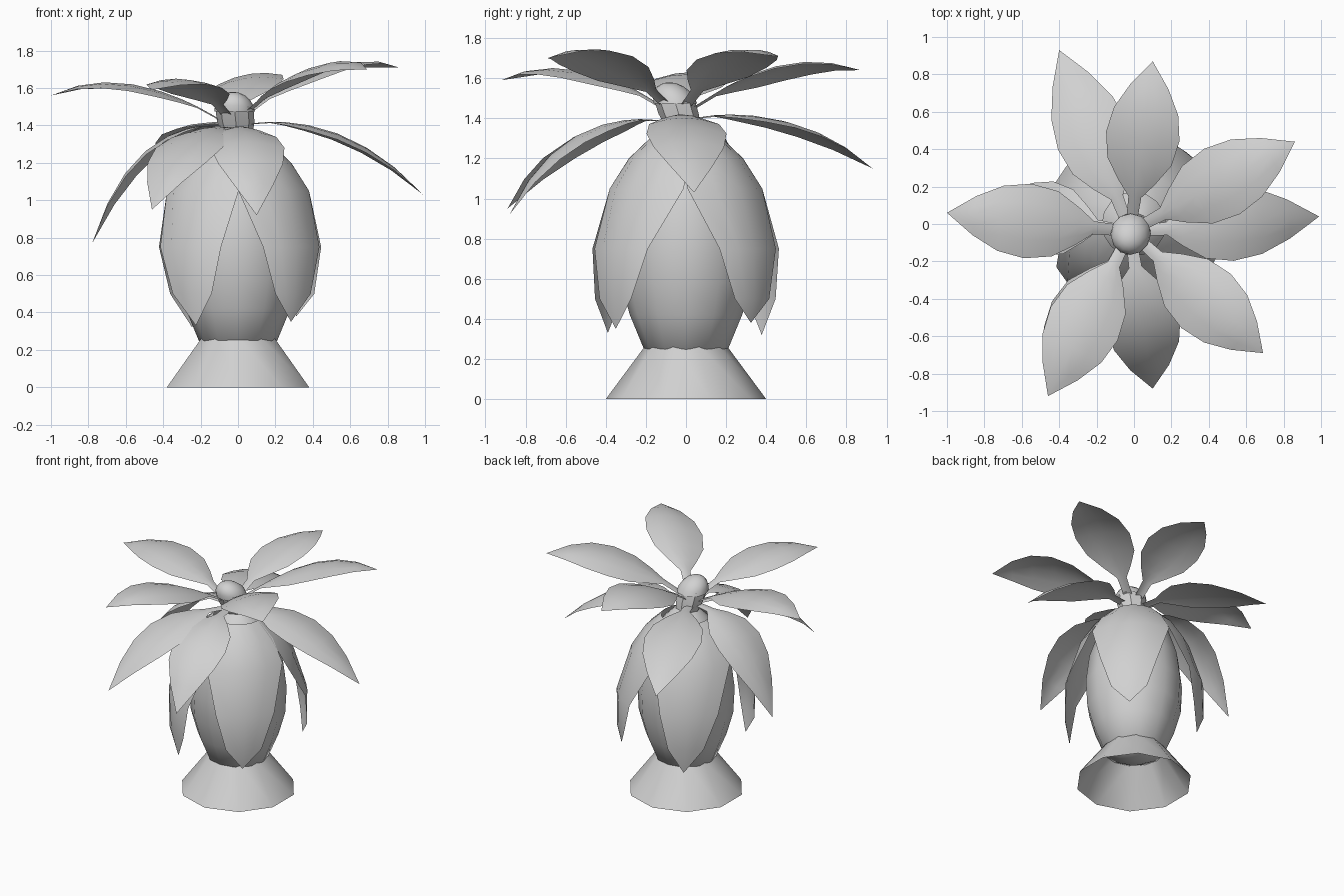
import bpy, bmesh
from math import sin, cos, radians, pi
from mathutils import Vector

cube = bpy.data.objects.get("Cube")
if cube:
    bpy.data.objects.remove(cube)

grey = bpy.data.materials.new("pale_grey")
grey.use_nodes = True
GREY = (0.64, 0.64, 0.64, 1)
grey.diffuse_color = GREY
grey.node_tree.nodes["Principled BSDF"].inputs["Base Color"].default_value = GREY


def sheet(name, rows, cols, point, angle=35):
    """Surface of quads: point(i, j) gives each corner, doubles are merged."""
    bm = bmesh.new()
    grid = [[bm.verts.new(point(i, j)) for j in range(cols + 1)] for i in range(rows)]
    for i in range(rows - 1):
        for j in range(cols):
            bm.faces.new((grid[i][j], grid[i + 1][j], grid[i + 1][j + 1], grid[i][j + 1]))
    bmesh.ops.remove_doubles(bm, verts=bm.verts, dist=0.0005)
    mesh = bpy.data.meshes.new(name)
    bm.to_mesh(mesh)
    bm.free()
    mesh.materials.append(grey)
    obj = bpy.data.objects.new(name, mesh)
    bpy.context.collection.objects.link(obj)
    bpy.ops.object.select_all(action="DESELECT")
    obj.select_set(True)
    bpy.context.view_layer.objects.active = obj
    bpy.ops.object.shade_smooth_by_angle(angle=radians(angle))


def lathe(name, profile, sides=10, lean=lambda z: (0, 0), angle=35):
    """Turned part from (radius, height) pairs listed top down."""
    def point(i, j):
        r, z = profile[i]
        a = pi / 2 + 2 * pi * j / sides
        dx, dy = lean(z)
        return Vector((r * cos(a) + dx, r * sin(a) + dy, z))
    sheet(name, len(profile), sides, point, angle)


# Hollow flared foot
lathe("foot", [(0.2, 0.27), (0.4, 0)])

# Egg-shaped body
lathe("body", [(0, 1.38), (0.09, 1.35), (0.17, 1.27), (0.25, 1.15), (0.31, 0.97),
               (0.335, 0.77), (0.325, 0.58), (0.28, 0.42), (0.21, 0.25), (0.1, 0.19),
               (0, 0.17)], sides=12, angle=40)

# Leaning core with a domed cap
core_lean = lambda z: (-0.1 * (z - 1.3), -0.3 * (z - 1.3))
lathe("core_stem", [(0.102, 1.5), (0.1, 1.42), (0.075, 1.32)], 8, core_lean, 30)
lathe("core_cap", [(0.108 * sin(k * pi / 10), 1.475 + 0.105 * cos(k * pi / 10))
                   for k in range(6)], 12, core_lean, 40)

# Bracts wrapped round the body: height, radius, half angle, share of the twist
BRACT = [(1.31, 0.17, 47, 0), (1.2, 0.285, 47, 0), (1.05, 0.38, 44, 0.1),
         (0.75, 0.475, 25, 0.6), (0.5, 0.475, 15, 0.85), (0.33, 0.45, 0, 1)]


def bract(name, top, twist, drop):
    """Bract starting at azimuth top, turned by twist and lowered by drop at its tip."""
    def point(i, j):
        z, r, half, share = BRACT[i]
        a = radians(top + twist * share + half * (j / 2 - 1))
        return Vector((r * cos(a), r * sin(a), z - drop * (i == len(BRACT) - 1)))
    sheet(name, len(BRACT), 4, point, 40)


bract("bract_back_left", 45, 1, -0.05)
bract("bract_back_right", 135, -12, 0.01)
bract("bract_front_right", 225, 15, 0)
bract("bract_front_left", 315, -6, -0.02)

# Arching leaves: (position along, half width), thin stalk then a pointed blade
BLADE = [(0, 0.03), (0.12, 0.035), (0.2, 0.1), (0.32, 0.175), (0.48, 0.2),
         (0.65, 0.175), (0.82, 0.105), (1, 0)]


def leaf(name, tip, base_z, rise, reach=0.6, roll=0):
    base = Vector((-0.02, -0.04, 0))
    run = Vector((tip[0], tip[1], 0)) - base
    out = run.normalized()
    side = Vector((-out.y, out.x, roll)).normalized()
    r0, r1, r2 = 0.07, reach, run.length

    def point(i, j):
        t, half = BLADE[i]
        u = j / 2 - 1
        s = 1 - t
        r = s * s * r0 + 2 * s * t * r1 + t * t * r2
        z = s * s * base_z + 2 * s * t * rise + t * t * tip[2]
        # Slope of the arch, so that the blade edges fold along its normal
        dr = s * (r1 - r0) + t * (r2 - r1)
        dz = s * (rise - base_z) + t * (tip[2] - rise)
        normal = (Vector((0, 0, dr)) - out * dz).normalized()
        centre = base + out * r + Vector((0, 0, z))
        return centre + side * (half * u) - normal * (0.18 * half * u * u)
    sheet(name, len(BLADE), 4, point, 40)


# Upper ring
leaf("upper_leaf_back", (0.1, 0.87, 1.64), 1.45, 1.77, 0.55, -0.15)
leaf("upper_leaf_back_left", (0.86, 0.44, 1.71), 1.46, 1.84, 0.6, -0.1)
leaf("upper_leaf_front_left", (0.69, -0.69, 1.70), 1.46, 1.84, 0.6, 0.2)
leaf("upper_leaf_front_right", (-0.46, -0.92, 1.59), 1.45, 1.76)
leaf("upper_leaf_right", (-1.0, 0.06, 1.56), 1.43, 1.75)

# Lower drooping ring
leaf("lower_leaf_back", (-0.40, 0.93, 1.15), 1.40, 1.49)
leaf("lower_leaf_left", (0.99, 0.04, 1.03), 1.41, 1.48)
leaf("lower_leaf_front", (0.1, -0.88, 0.92), 1.39, 1.45)
leaf("lower_leaf_front_right", (-0.46, -0.89, 0.95), 1.39, 1.44)
leaf("lower_leaf_right", (-0.78, 0.08, 0.77), 1.40, 1.43, 0.55)
